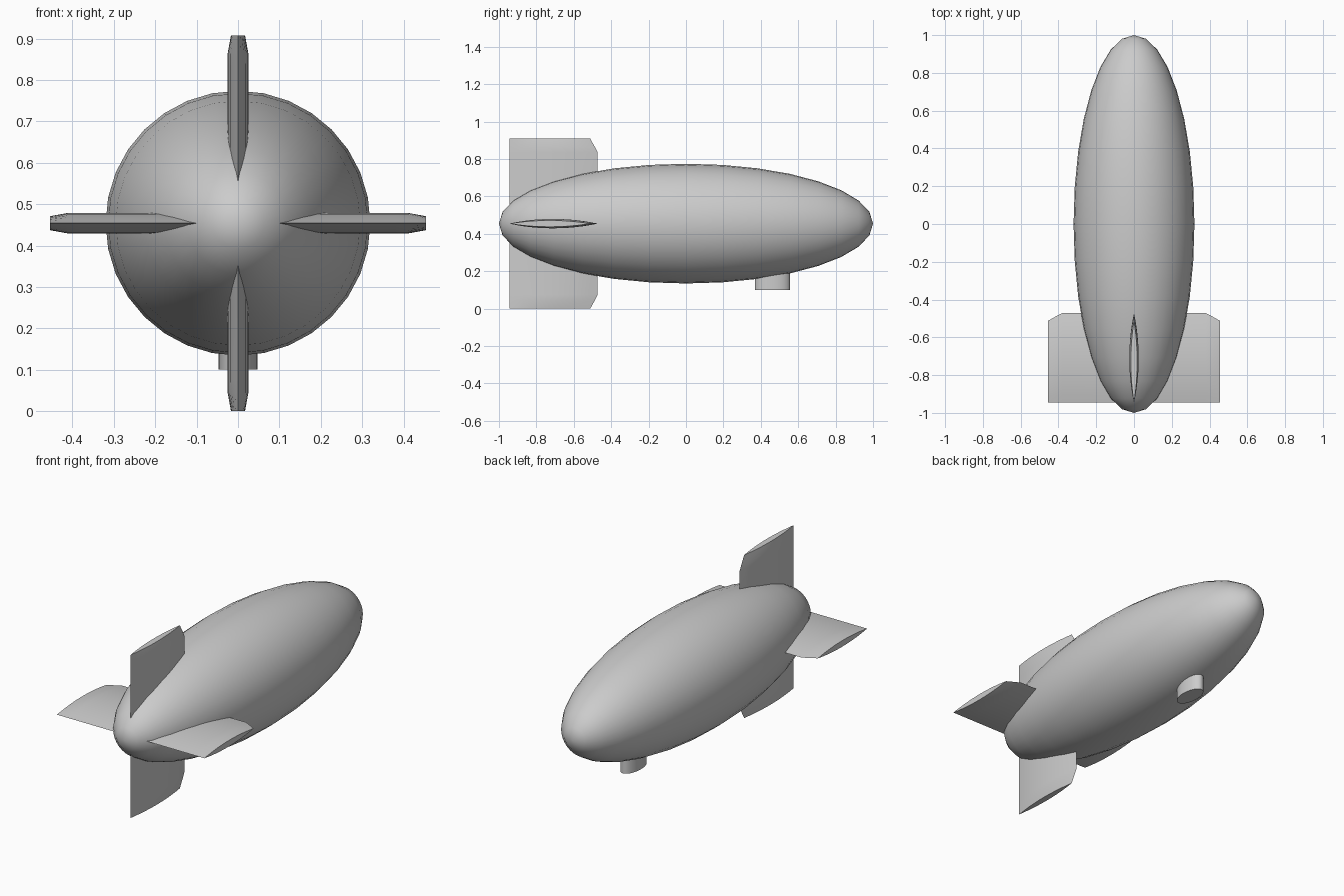
import bpy, bmesh, math
from mathutils import Matrix, Vector

if "Cube" in bpy.data.objects:
    bpy.data.objects.remove(bpy.data.objects["Cube"])

CZ = 0.454            # height of the hull axis
REAR = -0.945         # trailing edge of the fins


def finish(bm, name, angle=30):
    bmesh.ops.recalc_face_normals(bm, faces=bm.faces)
    mesh = bpy.data.meshes.new(name)
    bm.to_mesh(mesh)
    bm.free()
    ob = bpy.data.objects.new(name, mesh)
    bpy.context.collection.objects.link(ob)
    bpy.ops.object.select_all(action='DESELECT')
    ob.select_set(True)
    bpy.context.view_layer.objects.active = ob
    bpy.ops.object.shade_smooth_by_angle(angle=math.radians(angle))
    return ob


def loft(bm, rings):
    """Skin a list of closed rings and cap both ends."""
    loops = [[bm.verts.new(p) for p in ring] for ring in rings]
    n = len(loops[0])
    for a, b in zip(loops, loops[1:]):
        for i in range(n):
            j = (i + 1) % n
            bm.faces.new((a[i], a[j], b[j], b[i]))
    bm.faces.new(loops[0][::-1])
    bm.faces.new(loops[-1])


def lens(front, half, r, n=12):
    """Pointed lens section lying across the fin at radius r."""
    side = [(half * (1 - (2 * i / n - 1) ** 2), REAR + (front - REAR) * i / n)
            for i in range(n + 1)]
    pts = side + [(-x, y) for x, y in side[-2:0:-1]]
    return [Vector((x, y, r)) for x, y in pts]


# hull: stretched sphere with its poles at nose and tail
bm = bmesh.new()
bmesh.ops.create_uvsphere(bm, u_segments=32, v_segments=16, radius=1)
bmesh.ops.scale(bm, vec=(0.32, 0.32, 1), verts=bm.verts)
bmesh.ops.transform(bm, matrix=Matrix.Translation((0, 0, CZ)) @ Matrix.Rotation(math.pi / 2, 4, 'X'),
                    verts=bm.verts)
finish(bm, "hull", 60)

# four tail fins with clipped leading corners and thinned tips
for k, name in enumerate(("fin_top", "fin_right", "fin_bottom", "fin_left")):
    bm = bmesh.new()
    loft(bm, [lens(-0.472, 0.025, 0.03), lens(-0.472, 0.025, 0.38),
              lens(-0.487, 0.025, 0.41), lens(-0.512, 0.017, 0.454)])
    bmesh.ops.transform(bm, matrix=Matrix.Translation((0, 0, CZ)) @ Matrix.Rotation(k * math.pi / 2, 4, 'Y'),
                        verts=bm.verts)
    finish(bm, name)

# gondola: oval pod under the nose
bm = bmesh.new()
loft(bm, [[Vector((0.047 * math.cos(a), 0.462 + 0.094 * math.sin(a), z))
           for a in (2 * math.pi * i / 32 for i in range(32))] for z in (0.1, 0.24)])
finish(bm, "gondola", 40)
